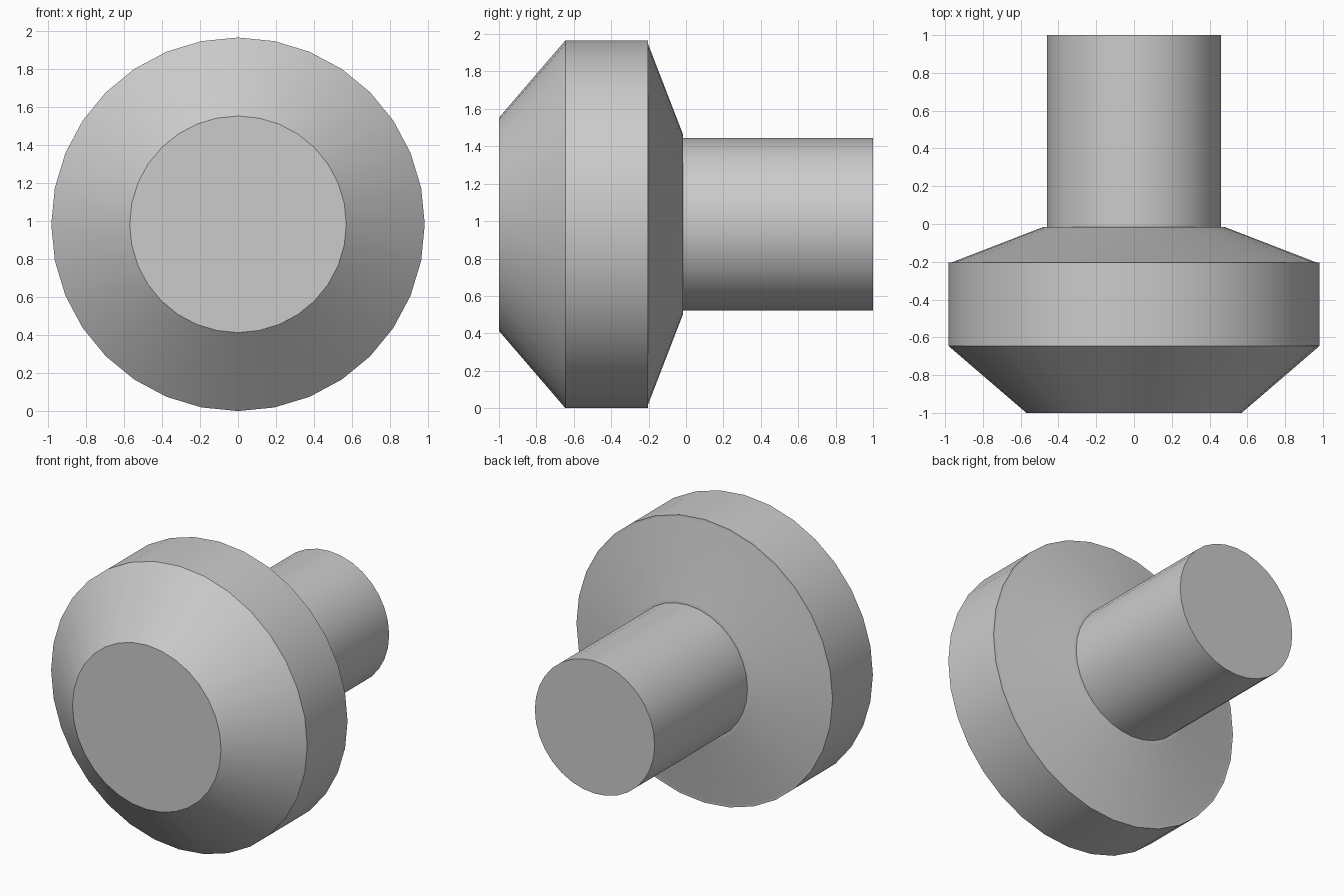
import bpy, bmesh, math

if "Cube" in bpy.data.objects:
    bpy.data.objects.remove(bpy.data.objects["Cube"])

SIDES = 32
R = 0.983  # head radius, also the axis height


def lathe(name, profile):
    """Capped solid turned about the y axis; profile holds (y, radius) pairs."""
    bm = bmesh.new()
    rings = []
    for y, r in profile:
        rings.append([bm.verts.new((r * math.sin(2 * math.pi * i / SIDES), y,
                                    R + r * math.cos(2 * math.pi * i / SIDES)))
                      for i in range(SIDES)])
    for a, b in zip(rings, rings[1:]):
        for i in range(SIDES):
            j = (i + 1) % SIDES
            bm.faces.new((a[i], a[j], b[j], b[i]))
    bm.faces.new(rings[0])
    bm.faces.new(rings[-1])
    bmesh.ops.recalc_face_normals(bm, faces=bm.faces)
    mesh = bpy.data.meshes.new(name)
    bm.to_mesh(mesh)
    bm.free()
    obj = bpy.data.objects.new(name, mesh)
    bpy.context.collection.objects.link(obj)
    bpy.ops.object.select_all(action='DESELECT')
    obj.select_set(True)
    bpy.context.view_layer.objects.active = obj
    bpy.ops.object.shade_smooth_by_angle(angle=math.radians(30))
    return obj


# Knob with wide head, tapered back, small shoulder and stem
lathe("knob", [(-1.0, 0.57), (-0.645, R), (-0.203, R), (-0.203, 0.965),
               (-0.017, 0.483), (-0.017, 0.46), (1.0, 0.46)])
